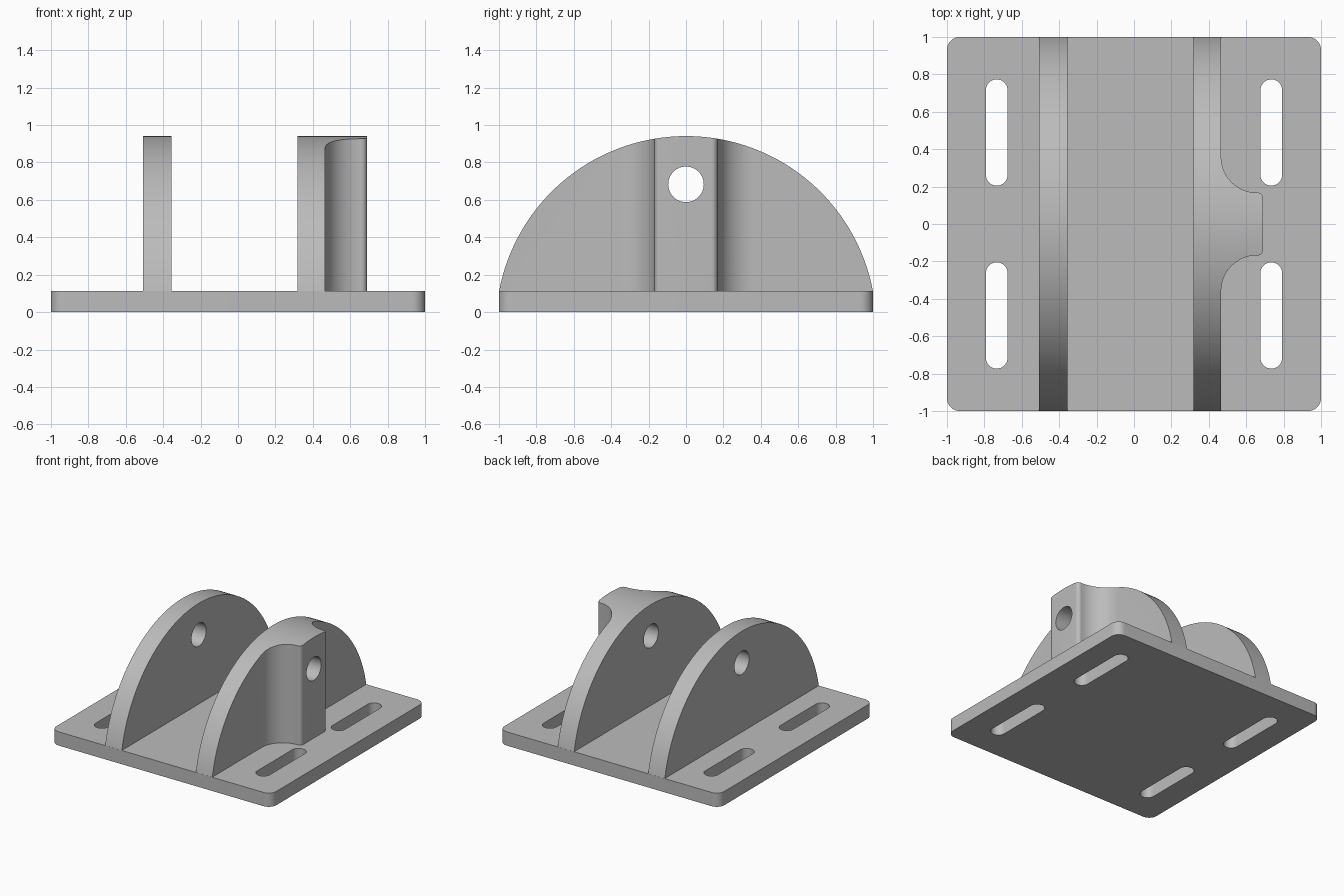
import bpy
import bmesh
from math import cos, sin, pi, radians
from mathutils import Matrix

if "Cube" in bpy.data.objects:
    bpy.data.objects.remove(bpy.data.objects["Cube"], do_unlink=True)

PLATE_TOP = 0.113
ARC_R, ARC_Z = 1.017, -0.076
HOLE_R, HOLE_Z = 0.095, 0.683

grey = bpy.data.materials.new("machined grey")
grey.use_nodes = True
colour = (0.5, 0.5, 0.5, 1)
grey.diffuse_color = colour
grey.node_tree.nodes["Principled BSDF"].inputs["Base Color"].default_value = colour


def arc(cx, cy, r, start, end, steps=12):
    """Points along an arc, angles in degrees."""
    angles = [radians(start + (end - start) * i / steps) for i in range(steps + 1)]
    return [(cx + r * cos(a), cy + r * sin(a)) for a in angles]


def prism(name, outline, low, high, along_x=False):
    """Extrude a closed outline along z, or along x with the outline in (y, z)."""
    bm = bmesh.new()
    base = bm.faces.new([bm.verts.new((u, v, low)) for u, v in outline])
    top = bmesh.ops.extrude_face_region(bm, geom=[base])["geom"]
    verts = [g for g in top if isinstance(g, bmesh.types.BMVert)]
    bmesh.ops.translate(bm, verts=verts, vec=(0, 0, high - low))
    if along_x:
        turn = Matrix(((0, 0, 1), (1, 0, 0), (0, 1, 0)))
        bmesh.ops.transform(bm, matrix=turn.to_4x4(), verts=bm.verts)
    bmesh.ops.recalc_face_normals(bm, faces=bm.faces)
    mesh = bpy.data.meshes.new(name)
    bm.to_mesh(mesh)
    bm.free()
    mesh.materials.append(grey)
    obj = bpy.data.objects.new(name, mesh)
    bpy.context.scene.collection.objects.link(obj)
    return obj


def combine(obj, tool, operation):
    """Apply a boolean, then discard the tool."""
    mod = obj.modifiers.new("cut", 'BOOLEAN')
    mod.object, mod.operation, mod.solver = tool, operation, 'EXACT'
    bpy.context.view_layer.update()
    graph = bpy.context.evaluated_depsgraph_get()
    mesh = bpy.data.meshes.new_from_object(obj.evaluated_get(graph))
    obj.modifiers.clear()
    obj.data = mesh
    bpy.data.objects.remove(tool, do_unlink=True)


def circle(cx, cy, r, steps):
    return arc(cx, cy, r, 0, 360, steps)[:-1]


# Base plate with rounded corners
r = 0.07
e = 1 - r
base_plate = prism("base_plate",
                   arc(e, e, r, 0, 90) + arc(-e, e, r, 90, 180)
                   + arc(-e, -e, r, 180, 270) + arc(e, -e, r, 270, 360),
                   0, PLATE_TOP)

# Four mounting slots
slot_r, slot_x, near, far = 0.058, 0.734, 0.263, 0.715
for sx in (-1, 1):
    for sy in (-1, 1):
        low, high = sorted((sy * near, sy * far))
        slot = prism("slot_cutter",
                     arc(sx * slot_x, high, slot_r, 0, 180, 20)
                     + arc(sx * slot_x, low, slot_r, 180, 360, 20),
                     -0.1, 0.3)
        combine(base_plate, slot, 'DIFFERENCE')


def lug(name, plan):
    """Upright with the given plan, trimmed to the arch and drilled."""
    obj = prism(name, plan, PLATE_TOP, 1.1)
    combine(obj, prism("arch", circle(0, ARC_Z, ARC_R, 160), -0.9, 0.9, True), 'INTERSECT')
    combine(obj, prism("drill", circle(0, HOLE_Z, HOLE_R, 48), -0.9, 0.9, True), 'DIFFERENCE')
    return obj


# Plain lug, and the lug with a filleted boss on its outer side
right_lug = lug("right_lug", [(-0.507, -1.1), (-0.356, -1.1), (-0.356, 1.1), (-0.507, 1.1)])

outer = 0.466
boss_half = (arc(0.656, -0.358, 0.19, 180, 90, 18)
             + arc(0.66, -0.138, 0.03, -90, 0, 8))
boss = boss_half + [(x, -y) for x, y in reversed(boss_half)]
left_lug = lug("left_lug", [(0.317, -1.1), (outer, -1.1)] + boss + [(outer, 1.1), (0.317, 1.1)])

# Smooth curved walls, keep edges sharp
bpy.ops.object.select_all(action='DESELECT')
for obj in (base_plate, right_lug, left_lug):
    obj.select_set(True)
    bpy.context.view_layer.objects.active = obj
bpy.ops.object.shade_smooth_by_angle(angle=radians(30))
